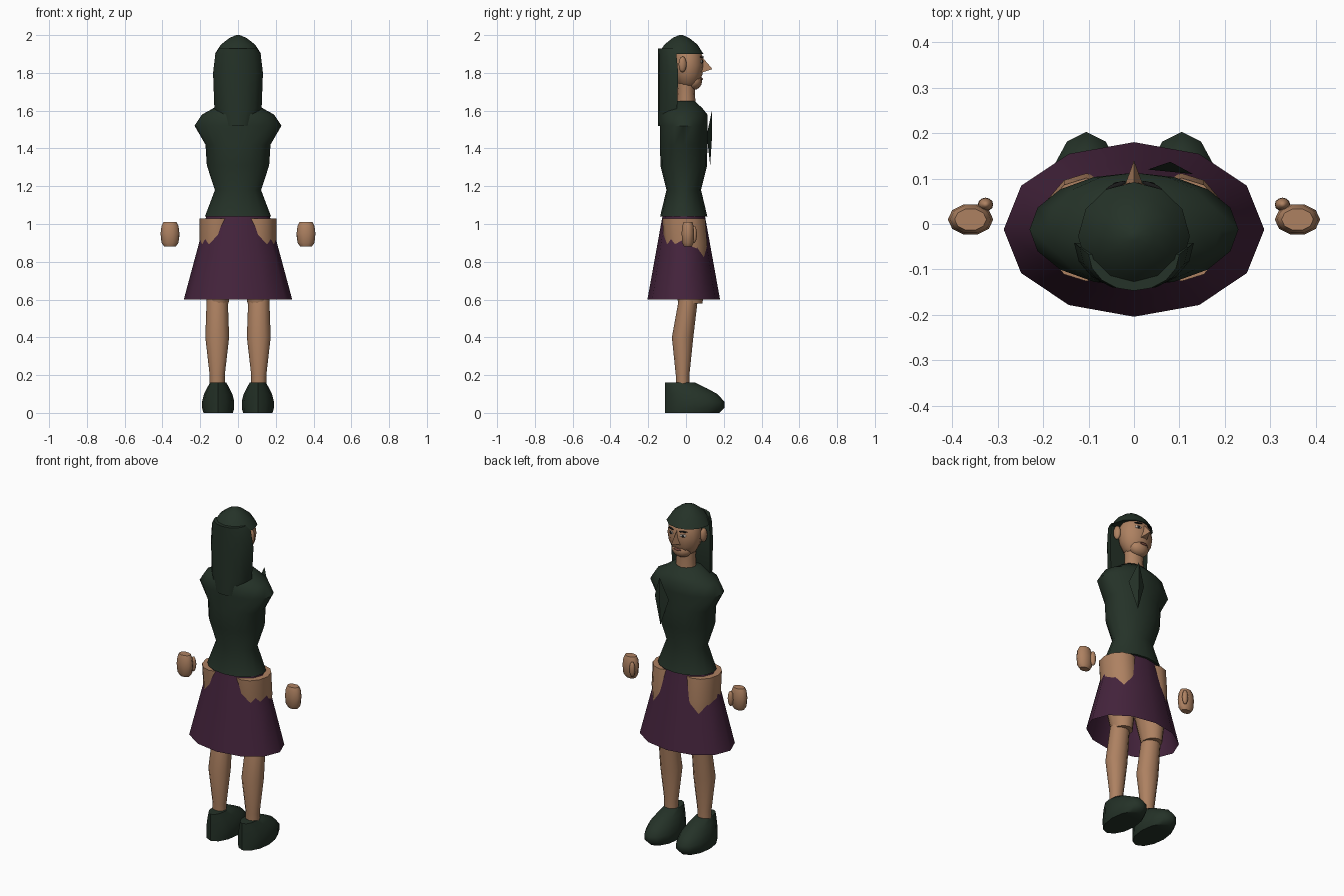
import bpy, bmesh, math
from mathutils import Matrix

old = bpy.data.objects.get("Cube")
if old:
    bpy.data.objects.remove(old, do_unlink=True)


def material(name, red, green, blue):
    mat = bpy.data.materials.new(name)
    mat.use_nodes = True
    colour = (red, green, blue, 1)
    mat.diffuse_color = colour
    mat.node_tree.nodes["Principled BSDF"].inputs["Base Color"].default_value = colour
    return mat


SKIN = material("tan skin", 0.42, 0.22, 0.12)
GREEN = material("dark green", 0.018, 0.032, 0.021)
PURPLE = material("dark purple", 0.058, 0.017, 0.045)
WHITE = material("eye white", 0.5, 0.45, 0.4)
BLACK = material("eye black", 0.01, 0.01, 0.01)
LIP = material("brown lips", 0.2, 0.07, 0.05)


def finish(bm, name, mat, angle=50):
    bmesh.ops.recalc_face_normals(bm, faces=bm.faces)
    mesh = bpy.data.meshes.new(name)
    bm.to_mesh(mesh)
    bm.free()
    mesh.materials.append(mat)
    obj = bpy.data.objects.new(name, mesh)
    bpy.context.collection.objects.link(obj)
    bpy.ops.object.select_all(action="DESELECT")
    obj.select_set(True)
    bpy.context.view_layer.objects.active = obj
    bpy.ops.object.shade_smooth_by_angle(angle=math.radians(angle))


def loft(name, profile, mat, x=0, depth=1, limit=1, shift=lambda z, reach: 0,
         sides=12, caps=True, half=False):
    """Skin elliptical rings from (height, half width) pairs.
    depth and limit set the front-to-back reach, shift moves each ring along y."""
    bm = bmesh.new()
    rings = []
    for z, width in profile:
        reach = min(width * depth, limit)
        y = shift(z, reach)
        ring = []
        for i in range(sides):
            turn = -math.pi * i / (sides - 1) if half else math.tau * i / sides
            ring.append(bm.verts.new((x + width * math.cos(turn),
                                      y + reach * math.sin(turn), z)))
        rings.append(ring)
    for low, high in zip(rings, rings[1:]):
        for i in range(sides):
            bm.faces.new((low[i - 1], low[i], high[i], high[i - 1]))
    if caps:
        bm.faces.new(rings[0])
        bm.faces.new(rings[-1])
    finish(bm, name, mat)


def blob(name, centre, size, mat, turn=0):
    """Ellipsoid, turned about the vertical."""
    bm = bmesh.new()
    bmesh.ops.create_uvsphere(bm, u_segments=12, v_segments=8, radius=1)
    bm.transform(Matrix.Translation(centre) @ Matrix.Rotation(turn, 4, "Z")
                 @ Matrix.Diagonal((*size, 1)))
    finish(bm, name, mat)


def hull(name, points, mat):
    """Faceted solid around a few corner points."""
    bm = bmesh.new()
    corners = [bm.verts.new(p) for p in points]
    bmesh.ops.convex_hull(bm, input=corners)
    finish(bm, name, mat, angle=20)


# Clothing
loft("skirt", [(0.6, 0.287), (0.83, 0.225), (1.06, 0.163)], PURPLE, depth=0.67,
     shift=lambda z, reach: -0.012, caps=False)
loft("blouse", [(1.04, 0.175), (1.18, 0.122), (1.31, 0.165), (1.42, 0.172),
                (1.52, 0.23), (1.58, 0.19), (1.61, 0.135), (1.65, 0.08)],
     GREEN, depth=0.75, limit=0.125, shift=lambda z, reach: -0.012, sides=16)

# Chest ornament: a pointed plate leaning off the blouse
hull("chest_plate", [(0.08, 0.137, 1.6), (0.08, 0.128, 1.31), (0.08, 0.137, 1.45),
                     (0.03, 0.12, 1.47), (0.13, 0.11, 1.47)], GREEN)

# Head and neck
loft("neck", [(1.63, 0.06), (1.7, 0.055), (1.8, 0.06)], SKIN, depth=0.85)
blob("head", (0, 0.01, 1.84), (0.1, 0.083, 0.13), SKIN)
blob("chin", (0, 0.04, 1.755), (0.06, 0.045, 0.045), SKIN)
hull("nose", [(0, 0.085, 1.885), (0, 0.14, 1.82),
              (0.022, 0.08, 1.8), (-0.022, 0.08, 1.8)], SKIN)
blob("mouth", (0, 0.083, 1.768), (0.026, 0.006, 0.007), LIP)

# Hair: a cap over the skull and a fall down the back
loft("hair_cap", [(1.9, 0.123), (1.95, 0.09), (1.985, 0.045), (2, 0.01)], GREEN,
     depth=0.97, shift=lambda z, reach: -0.027)
loft("hair_fall", [(1.52, 0.08), (1.61, 0.125), (1.8, 0.132), (1.9, 0.12), (1.93, 0.1)],
     GREEN, depth=0.8, shift=lambda z, reach: reach - 0.147, sides=9, half=True)

for side, s in (("left_", 1), ("right_", -1)):
    # Facial features
    blob(side + "ear", (s * 0.105, -0.018, 1.845), (0.016, 0.022, 0.042), SKIN, s * 0.3)
    blob(side + "eye", (s * 0.04, 0.084, 1.86), (0.018, 0.005, 0.009), WHITE, -s * 0.4)
    blob(side + "pupil", (s * 0.04, 0.087, 1.86), (0.008, 0.005, 0.008), BLACK, -s * 0.4)
    blob(side + "eyebrow", (s * 0.04, 0.084, 1.884), (0.024, 0.006, 0.004), BLACK, -s * 0.4)

    # Legs: shins bend forward to the knee, hips show past the skirt
    loft(side + "shin", [(0.12, 0.04), (0.2, 0.04), (0.4, 0.063), (0.6, 0.056)], SKIN,
         x=s * 0.11, depth=0.9, shift=lambda z, reach: max(0, z - 0.45) / 5 - 0.018)
    loft(side + "thigh", [(0.58, 0.055), (0.8, 0.088), (0.9, 0.098), (1.03, 0.098)], SKIN,
         x=s * 0.105, depth=1.16, shift=lambda z, reach: 0.07 - z * 0.08)

    # Shoes: every ring shares the same heel line
    loft(side + "shoe", [(0, 0.078), (0.025, 0.085), (0.06, 0.085), (0.1, 0.075),
                         (0.13, 0.06), (0.16, 0.043)], GREEN, x=s * 0.105,
         depth=1.84, shift=lambda z, reach: reach - 0.11)

    # Hands: a rounded fist with a thumb turned inward
    loft(side + "hand", [(0.88, 0.03), (0.9, 0.045), (0.95, 0.05), (0.99, 0.045),
                         (1.01, 0.035)], SKIN, x=s * 0.36, depth=0.7,
         shift=lambda z, reach: 0.01, sides=10)
    blob(side + "thumb", (s * 0.327, 0.043, 0.945), (0.017, 0.015, 0.045), SKIN)
